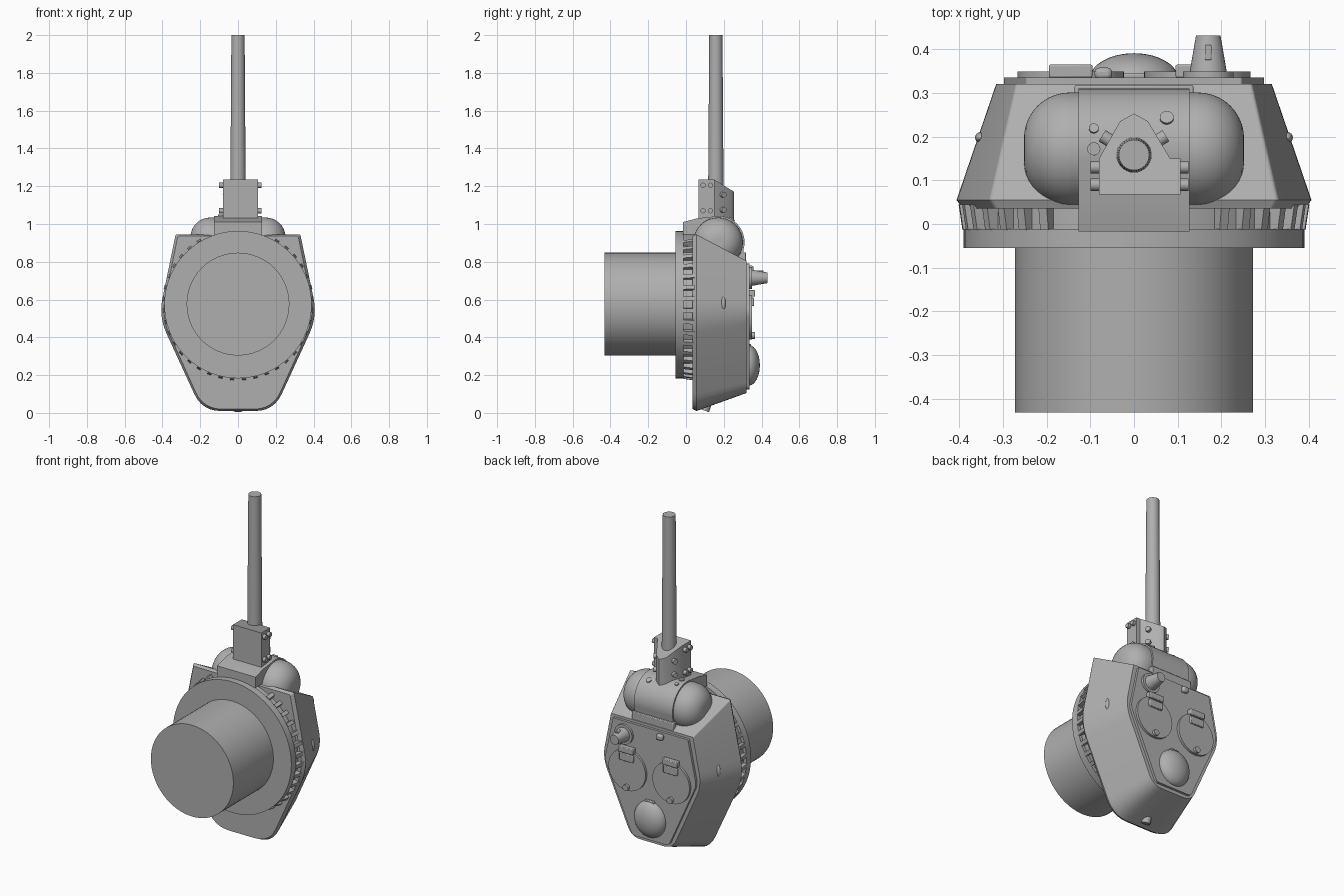
import bpy, bmesh, math
from mathutils import Vector

if "Cube" in bpy.data.objects:
    bpy.data.objects.remove(bpy.data.objects["Cube"])

steel = bpy.data.materials.new("grey_steel")
steel.use_nodes = True
GREY = (0.43, 0.43, 0.43, 1)
steel.diffuse_color = GREY
steel.node_tree.nodes["Principled BSDF"].inputs["Base Color"].default_value = GREY


def finish(name, bm, bevel=0, segs=2, limit=50):
    bmesh.ops.recalc_face_normals(bm, faces=bm.faces)
    me = bpy.data.meshes.new(name)
    bm.to_mesh(me)
    bm.free()
    ob = bpy.data.objects.new(name, me)
    bpy.context.collection.objects.link(ob)
    me.materials.append(steel)
    if bevel:
        mod = ob.modifiers.new("bevel", 'BEVEL')
        mod.width, mod.segments = bevel, segs
        mod.limit_method, mod.angle_limit = 'ANGLE', math.radians(limit)
    bpy.ops.object.select_all(action='DESELECT')
    ob.select_set(True)
    bpy.context.view_layer.objects.active = ob
    bpy.ops.object.shade_smooth_by_angle(angle=math.radians(32))
    return ob


def rod(name, a, b, r1, r2=None, n=32, **kw):
    """Cylinder or cone from point a to point b."""
    a, b = Vector(a), Vector(b)
    bm = bmesh.new()
    bmesh.ops.create_cone(bm, cap_ends=True, segments=n, radius1=r1,
                          radius2=r1 if r2 is None else r2, depth=(b - a).length)
    turn = (b - a).to_track_quat('Z', 'Y').to_matrix()
    bmesh.ops.rotate(bm, verts=bm.verts, matrix=turn)
    bmesh.ops.translate(bm, verts=bm.verts, vec=(a + b) / 2)
    return finish(name, bm, **kw)


def box(name, lo, hi, bevel=0.004):
    lo, hi = Vector(lo), Vector(hi)
    bm = bmesh.new()
    bmesh.ops.create_cube(bm, size=1)
    bmesh.ops.scale(bm, verts=bm.verts, vec=hi - lo)
    bmesh.ops.translate(bm, verts=bm.verts, vec=(lo + hi) / 2)
    return finish(name, bm, bevel)


def loft(name, loops, **kw):
    """Skin a stack of matching closed loops and cap both ends."""
    bm = bmesh.new()
    rings = [[bm.verts.new(p) for p in lp] for lp in loops]
    for r, s in zip(rings, rings[1:]):
        for i in range(len(r)):
            j = (i + 1) % len(r)
            bm.faces.new((r[i], r[j], s[j], s[i]))
    bm.faces.new(rings[0])
    bm.faces.new(rings[-1])
    return finish(name, bm, **kw)


def outline(half, radii, y, n=6):
    """Mirrored polygon in x and z with rounded corners, at depth y."""
    pts = [Vector(p) for p in half] + [Vector((-x, z)) for x, z in reversed(half)]
    rad = list(radii) + list(reversed(radii))
    out = []
    for i, p in enumerate(pts):
        d1 = (pts[i - 1] - p).normalized()
        d2 = (pts[(i + 1) % len(pts)] - p).normalized()
        a, b = p + d1 * rad[i], p + d2 * rad[i]
        for k in range(n + 1):
            t = k / n
            q = a * (1 - t) ** 2 + p * 2 * t * (1 - t) + b * t * t
            out.append((q.x, y, q.y))
    return out


# Turret shell: sloped armour between a wide base and a smaller roof
BASE = [(0.33, 0.945), (0.42, 0.51), (0.19, 0.01)]
ROOF = [(0.27, 0.805), (0.325, 0.53), (0.135, 0.105)]
SOFT = (0.01, 0.10, 0.10)
foot = [(x * 0.965, 0.5 + (z - 0.5) * 0.98) for x, z in BASE]
loft("turret_shell", [outline(foot, SOFT, 0.035), outline(BASE, SOFT, 0.055),
                      outline(ROOF, (0.008, 0.07, 0.06), 0.32)])
plate = [(0.247, 0.79), (0.302, 0.53), (0.12, 0.125)]
TIGHT = (0.005, 0.03, 0.02)
loft("roof_plate", [outline(plate, TIGHT, 0.31), outline(plate, TIGHT, 0.335)])

# Turret ring, ribs and basket
CZ = 0.573
rod("turret_ring", (0, -0.055, CZ), (0, -0.012, CZ), 0.39, n=96)
rod("ring_neck", (0, -0.02, CZ), (0, 0.045, CZ), 0.372, n=96)
rod("turret_basket", (0, -0.432, CZ + 0.003), (0, -0.05, CZ + 0.003), 0.272, n=64)
bm = bmesh.new()
for i in range(40):
    a = math.tau * (i + 0.5) / 40
    if abs(a - math.pi / 2) < 0.45:
        continue
    u, v = Vector((math.cos(a), 0, math.sin(a))), Vector((-math.sin(a), 0, math.cos(a)))
    c = Vector((0, 0, CZ))
    ends = []
    for y, r in ((-0.014, 0.393), (0.045, 0.402)):
        ends.append([bm.verts.new(c + u * rr + v * w + Vector((0, y, 0)))
                     for rr, w in ((0.36, -0.011), (r, -0.011), (r, 0.011), (0.36, 0.011))])
    for k in range(4):
        m = (k + 1) % 4
        bm.faces.new((ends[0][k], ends[0][m], ends[1][m], ends[1][k]))
    bm.faces.new(ends[0])
    bm.faces.new(ends[1])
finish("ring_ribs", bm)

# Mantlet drum with the curved cover strap
MY, MZ = 0.17, 0.903
rod("mantlet", (-0.252, MY, MZ), (0.252, MY, MZ), 0.131, n=64, bevel=0.105, segs=10, limit=60)
strap = [(-0.017, 0.945), (-0.017, 1.01), (0.06, 1.03)]
for k in range(17):
    a = math.radians(105 - k * 7.5)
    strap.append((MY + 0.14 * math.cos(a), MZ + 0.14 * math.sin(a)))
strap += [(0.30, 0.80), (0.20, 0.80), (0.12, 0.945)]
loft("mantlet_strap", [[(x, y, z) for y, z in strap] for x in (-0.127, 0.127)])
box("strap_end_bar", (-0.136, 0.285, 0.795), (0.136, 0.318, 0.85))
for x, y, r in ((-0.092, 0.172, 0.015), (-0.092, 0.218, 0.011), (0.075, 0.242, 0.016)):
    n = Vector((0, y - MY, math.sqrt(0.14 ** 2 - (y - MY) ** 2))).normalized()
    p = Vector((x, MY, MZ))
    rod("strap_plug", p + n * 0.13, p + n * 0.146, r, n=16)

# Gun sleeve with a chamfered rear, side flanges and bolts
sleeve = [(-0.08, 0.067), (0.107, 0.067), (0.107, 0.15), (0.083, 0.15), (0.032, 0.235),
          (0, 0.253), (-0.032, 0.235), (-0.08, 0.15)]
top = [1.235 - max(0, y - 0.15) * 0.62 for x, y in sleeve]
loft("gun_sleeve", [[(x, y, 1.01) for x, y in sleeve],
                    [(x, y, z) for (x, y), z in zip(sleeve, top)]])
for z in (1.07, 1.205):
    for y in (0.09, 0.13):
        rod("sleeve_bolt", (-0.1, y, z), (0.125, y, z), 0.014, n=12)
for z in (1.075, 1.155):
    for s in (-1, 1):
        rod("rear_bolt", (s * 0.05, 0.188, z), (s * 0.073, 0.202, z), 0.015, n=12)

# Gun barrel
rod("gun_barrel", (0, 0.158, 1.0), (0, 0.158, 2.0), 0.042, 0.035, n=40)

# Roof hatches with hinges and latches
for s in (-1, 1):
    x = s * 0.145
    rod("hatch", (x, 0.33, 0.51), (x, 0.349, 0.51), 0.122, n=48)
    box("hatch_hinge_upper", (x - 0.05, 0.335, 0.615), (x + 0.05, 0.365, 0.65))
    box("hatch_hinge_lower", (x - 0.045, 0.335, 0.565), (x + 0.045, 0.36, 0.61))
    rod("hatch_latch", (x, 0.34, 0.41), (x, 0.365, 0.41), 0.018, n=16)

# Ventilator dome with its tab
bm = bmesh.new()
bmesh.ops.create_uvsphere(bm, u_segments=40, v_segments=20, radius=1)
bmesh.ops.scale(bm, verts=bm.verts, vec=(0.102, 0.06, 0.108))
bmesh.ops.translate(bm, verts=bm.verts, vec=(0, 0.331, 0.252))
finish("ventilator_dome", bm)
box("ventilator_tab", (-0.03, 0.33, 0.335), (0.03, 0.345, 0.365))

# Sight housing and small periscope
rod("sight_base", (0.17, 0.33, 0.715), (0.17, 0.349, 0.715), 0.058)
rod("sight_housing", (0.17, 0.345, 0.715), (0.17, 0.432, 0.715), 0.043, 0.028)
box("sight_slit", (0.162, 0.375, 0.735), (0.178, 0.41, 0.754), 0.003)
box("periscope", (-0.09, 0.33, 0.745), (-0.05, 0.358, 0.78), 0.01)

# Pistol ports on the sides and a rear plug
for s in (-1, 1):
    bm = bmesh.new()
    bmesh.ops.create_uvsphere(bm, u_segments=16, v_segments=10, radius=1)
    bmesh.ops.scale(bm, verts=bm.verts, vec=(0.012, 0.012, 0.035))
    bmesh.ops.translate(bm, verts=bm.verts, vec=(s * 0.352, 0.198, 0.58))
    finish("pistol_port", bm)
rod("rear_plug", (0, 0.115, 0.06), (0, 0.098, 0.012), 0.025, n=20)
